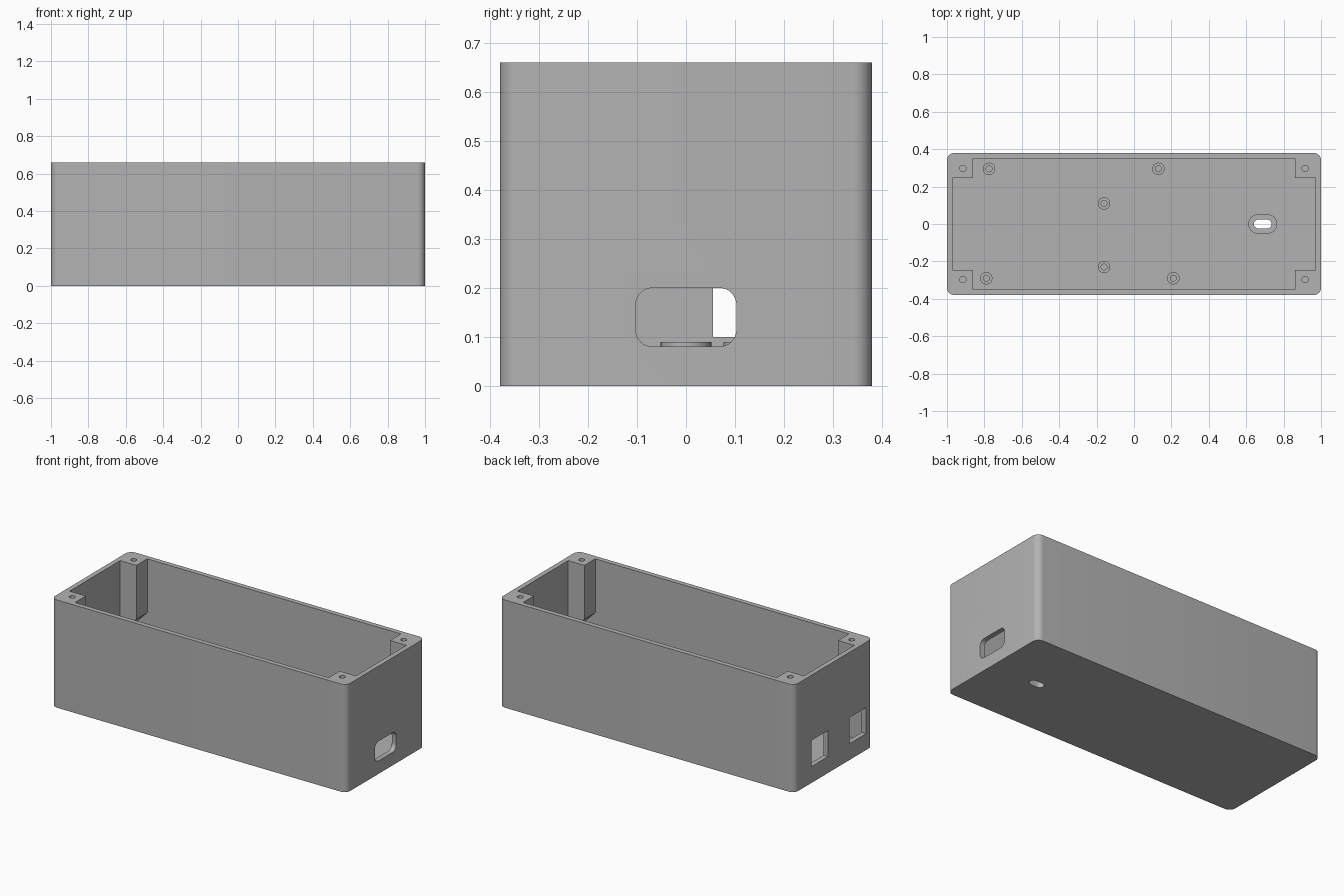
import bpy, bmesh, math
from mathutils import Vector

old = bpy.data.objects.get("Cube")
if old:
    bpy.data.objects.remove(old, do_unlink=True)

grey = bpy.data.materials.new("plain grey")
grey.use_nodes = True
GREY = (0.45, 0.45, 0.45, 1)
grey.diffuse_color = GREY
grey.node_tree.nodes["Principled BSDF"].inputs["Base Color"].default_value = GREY

HEIGHT, FLOOR = 0.66, 0.03
IN_X, IN_Y = 0.97, 0.35          # cavity half sizes
POST_X, POST_Y = 0.86, 0.245     # inner sides of the corner posts


def rounded(cu, cv, hu, hv, r, steps=8):
    """Rounded rectangle outline; full radius gives a slot or circle."""
    pts = []
    for k, (su, sv) in enumerate(((1, 1), (-1, 1), (-1, -1), (1, -1))):
        for i in range(steps + 1):
            a = (k + i / steps) * math.pi / 2
            p = (cu + su * (hu - r) + r * math.cos(a),
                 cv + sv * (hv - r) + r * math.sin(a))
            if not pts or math.dist(p, pts[-1]) > 1e-5:
                pts.append(p)
    if math.dist(pts[0], pts[-1]) < 1e-5:
        pts.pop()
    return pts


def rect(u0, u1, v0, v1):
    return [(u0, v0), (u1, v0), (u1, v1), (u0, v1)]


def prism(name, outline, lo, hi, axis="z"):
    """Extrude an outline along an axis from lo to hi."""
    place = {"z": lambda u, v, d: (u, v, d),
             "x": lambda u, v, d: (d, u, v),
             "y": lambda u, v, d: (u, d, v)}[axis]
    direction = Vector(place(0, 0, hi - lo))
    bm = bmesh.new()
    face = bm.faces.new([bm.verts.new(place(u, v, lo)) for u, v in outline])
    ext = bmesh.ops.extrude_face_region(bm, geom=[face])
    verts = [g for g in ext["geom"] if isinstance(g, bmesh.types.BMVert)]
    bmesh.ops.translate(bm, verts=verts, vec=direction)
    bmesh.ops.recalc_face_normals(bm, faces=bm.faces)
    mesh = bpy.data.meshes.new(name)
    bm.to_mesh(mesh)
    bm.free()
    mesh.materials.append(grey)
    obj = bpy.data.objects.new(name, mesh)
    bpy.context.collection.objects.link(obj)
    return obj


def activate(obj):
    bpy.ops.object.select_all(action="DESELECT")
    obj.select_set(True)
    bpy.context.view_layer.objects.active = obj


def cut(obj, outline, lo, hi, axis="z"):
    """Subtract a prism from the object."""
    cutter = prism("cutter", outline, lo, hi, axis)
    cutter.hide_render = True
    activate(obj)
    mod = obj.modifiers.new("cut", "BOOLEAN")
    mod.operation, mod.solver, mod.object = "DIFFERENCE", "EXACT", cutter
    bpy.ops.object.modifier_apply(modifier=mod.name)
    bpy.data.objects.remove(cutter, do_unlink=True)


def smooth(obj):
    activate(obj)
    bpy.ops.object.shade_smooth_by_angle(angle=math.radians(30))


# Outer case with rounded upright corners
case = prism("case", rounded(0, 0, 1, 0.38, 0.04), 0, HEIGHT)

# Cavity: two crossing pockets leave the corner posts, and a chamfered
# tunnel below ends the posts above the floor
cut(case, rect(-POST_X, POST_X, -IN_Y, IN_Y), FLOOR, 1)
cut(case, rect(-IN_X, IN_X, -POST_Y, POST_Y), FLOOR, 1)
cut(case, [(-IN_X, FLOOR), (IN_X, FLOOR), (IN_X, 0.22), (POST_X, 0.33),
           (-POST_X, 0.33), (-IN_X, 0.22)], -IN_Y, IN_Y, "y")

# Lid screw holes in the posts
for sx in (-1, 1):
    for sy in (-1, 1):
        cut(case, rounded(sx * 0.915, sy * 0.297, 0.017, 0.017, 0.017, 5), 0.42, 1)

# Rounded port on one end, two square ports on the other
cut(case, rounded(0, 0.14, 0.103, 0.06, 0.035), 0.9, 1.1, "x")
for y in (0.135, -0.235):
    cut(case, rect(y - 0.08, y + 0.08, 0.1, 0.26), -1.1, -0.9, "x")

# Cable slot through the floor with a raised collar
slot = rounded(0.688, 0, 0.047, 0.024, 0.024)
cut(case, slot, -0.1, 0.1)
collar = prism("slot_collar", rounded(0.688, 0, 0.077, 0.052, 0.052), 0.025, 0.09)
cut(collar, slot, -0.1, 0.2)

# Board standoffs with pilot holes
parts = [case, collar]
for x, y in ((-0.775, 0.295), (0.13, 0.295), (-0.16, 0.11),
             (-0.16, -0.23), (-0.79, -0.29), (0.21, -0.29)):
    post = prism("standoff", rounded(x, y, 0.033, 0.033, 0.033, 6), 0.025, 0.09)
    cut(post, rounded(x, y, 0.016, 0.016, 0.016, 5), 0, 0.2)
    parts.append(post)

for part in parts:
    smooth(part)
